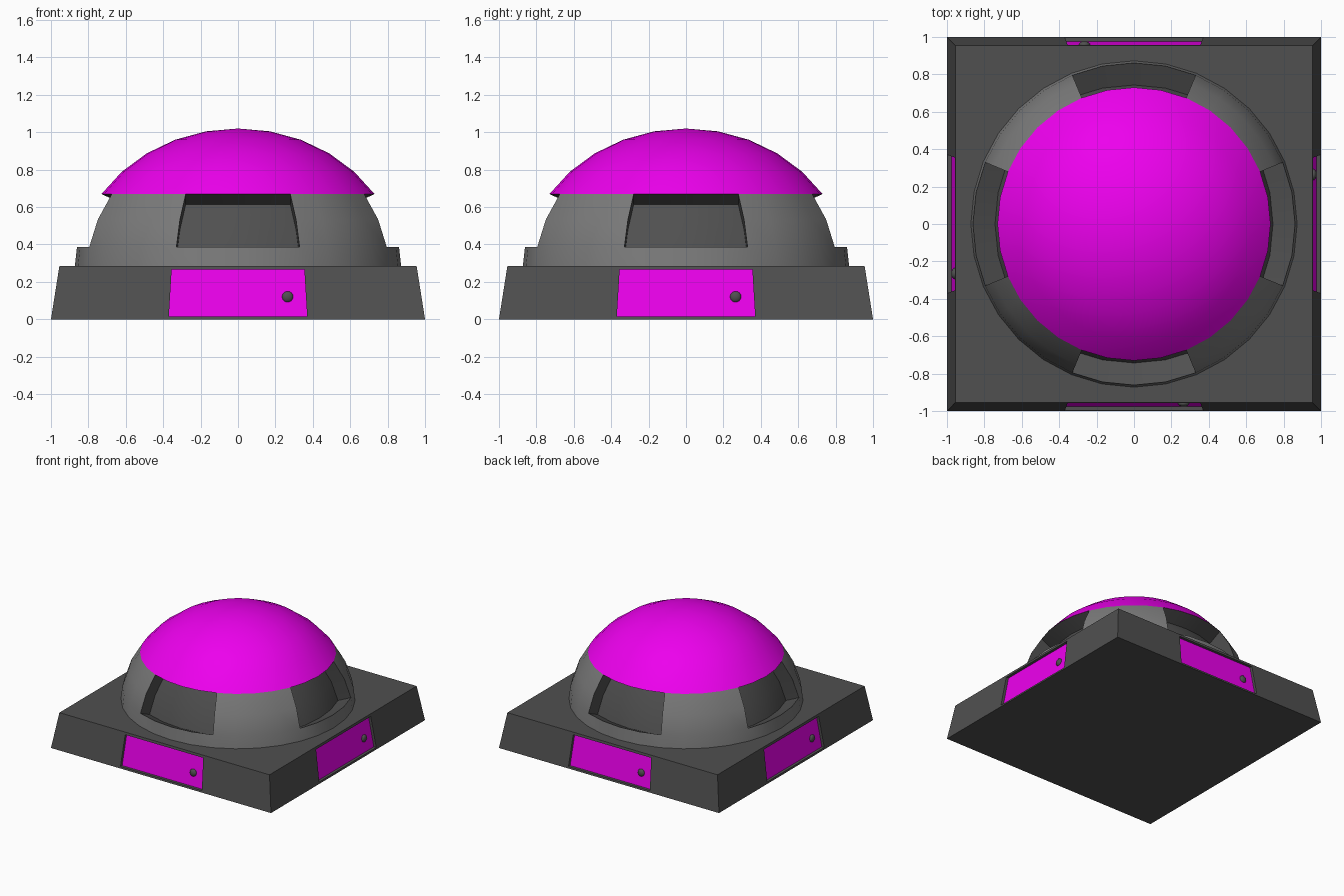
import bpy, bmesh
from math import pi, atan2, radians
from mathutils import Matrix, Vector

if "Cube" in bpy.data.objects:
    bpy.data.objects.remove(bpy.data.objects["Cube"])


def material(name, rgb):
    m = bpy.data.materials.new(name)
    m.diffuse_color = (*rgb, 1)
    m.use_nodes = True
    m.node_tree.nodes["Principled BSDF"].inputs["Base Color"].default_value = m.diffuse_color
    return m


MAGENTA = material("magenta", (0.85, 0.0, 0.85))
DARK = material("dark_grey", (0.08, 0.08, 0.08))
MID = material("mid_grey", (0.2, 0.2, 0.2))


def finish(name, bm, mats, smooth=False, fix=True):
    if fix:
        bmesh.ops.recalc_face_normals(bm, faces=bm.faces)
    me = bpy.data.meshes.new(name)
    bm.to_mesh(me)
    bm.free()
    ob = bpy.data.objects.new(name, me)
    bpy.context.collection.objects.link(ob)
    for m in mats:
        me.materials.append(m)
    if smooth:
        bpy.ops.object.select_all(action='DESELECT')
        ob.select_set(True)
        bpy.context.view_layer.objects.active = ob
        bpy.ops.object.shade_smooth_by_angle(angle=radians(30))
    return ob


# Flattened sphere shared by the dome and its cap
R, H, ZC = 0.878, 0.788, 0.232
Z_RIM, Z_SILL = 0.67, 0.386


def sphere_part(z_low, z_high):
    bm = bmesh.new()
    bmesh.ops.create_uvsphere(bm, u_segments=32, v_segments=16, radius=1)
    bmesh.ops.transform(bm, verts=bm.verts,
                        matrix=Matrix.Translation((0, 0, ZC)) @ Matrix.Diagonal((R, R, H, 1)))
    out = [f for f in bm.faces if not z_low < f.calc_center_median().z < z_high]
    bmesh.ops.delete(bm, geom=out, context='FACES')
    return bm


finish("dome_cap", sphere_part(Z_RIM, 2), [MAGENTA], True, fix=False)

# Dome wall with four windows pushed in along their average normal
bm = sphere_part(ZC, Z_RIM)
for i in range(4):
    rot = Matrix.Rotation(i * pi / 2, 3, 'Z')
    window = []
    for f in bm.faces:
        c = rot.inverted() @ f.calc_center_median()
        if (f.material_index == 0 and Z_SILL < c.z < Z_RIM
                and abs(atan2(c.x, -c.y)) < radians(22.5)):
            window.append(f)
    before = set(bm.faces)
    new = bmesh.ops.extrude_face_region(bm, geom=window)["geom"]
    for f in set(bm.faces) - before:
        f.material_index = 1
    bmesh.ops.translate(bm, vec=rot @ Vector((0, 0.118, -0.055)),
                        verts=[v for v in new if isinstance(v, bmesh.types.BMVert)])
    old = [f for f in window if f.is_valid]
    bmesh.ops.delete(bm, geom=old, context='FACES')
finish("dome_wall", bm, [MID, DARK], True)

# Tapered square base with a door recess on each side
TOP_Z, TOP = 0.285, 0.955


def wall(x, z, depth=0.0):
    return Vector((x, -1 + (1 - TOP) * z / TOP_Z + depth, z))


OUTER = [(-1, 0), (1, 0), (TOP, TOP_Z), (-TOP, TOP_Z)]
DOOR = [(-0.37, 0.015), (0.37, 0.015), (0.355, 0.265), (-0.355, 0.265)]
DEPTH = 0.022

base = bmesh.new()
for i in range(4):
    rot = Matrix.Rotation(i * pi / 2, 3, 'Z')
    rings = [[base.verts.new(rot @ wall(x, z, d)) for x, z in pts]
             for pts, d in ((OUTER, 0), (DOOR, 0), (DOOR, DEPTH))]
    for a, b in zip(rings, rings[1:]):
        for k in range(4):
            n = (k + 1) % 4
            base.faces.new((a[k], a[n], b[n], b[k]))

    # Door panel and its round knob
    door = bmesh.new()
    door.faces.new([door.verts.new(rot @ wall(x, z, DEPTH)) for x, z in DOOR])
    finish(f"door_{i + 1}", door, [MAGENTA], fix=False)
    knob = bmesh.new()
    bmesh.ops.create_uvsphere(knob, u_segments=16, v_segments=8, radius=0.03)
    bmesh.ops.transform(knob, verts=knob.verts, matrix=rot.to_4x4()
                        @ Matrix.Translation(wall(0.265, 0.12, DEPTH))
                        @ Matrix.Diagonal((1, 0.6, 1, 1)))
    finish(f"door_knob_{i + 1}", knob, [DARK], True, fix=False)

# Top and bottom of the base
for s, z in ((1, 0), (TOP, TOP_Z)):
    base.faces.new([base.verts.new((x * s, y * s, z))
                    for x, y in ((-1, -1), (1, -1), (1, 1), (-1, 1))])
bmesh.ops.remove_doubles(base, verts=base.verts, dist=0.0005)
finish("base", base, [DARK])
